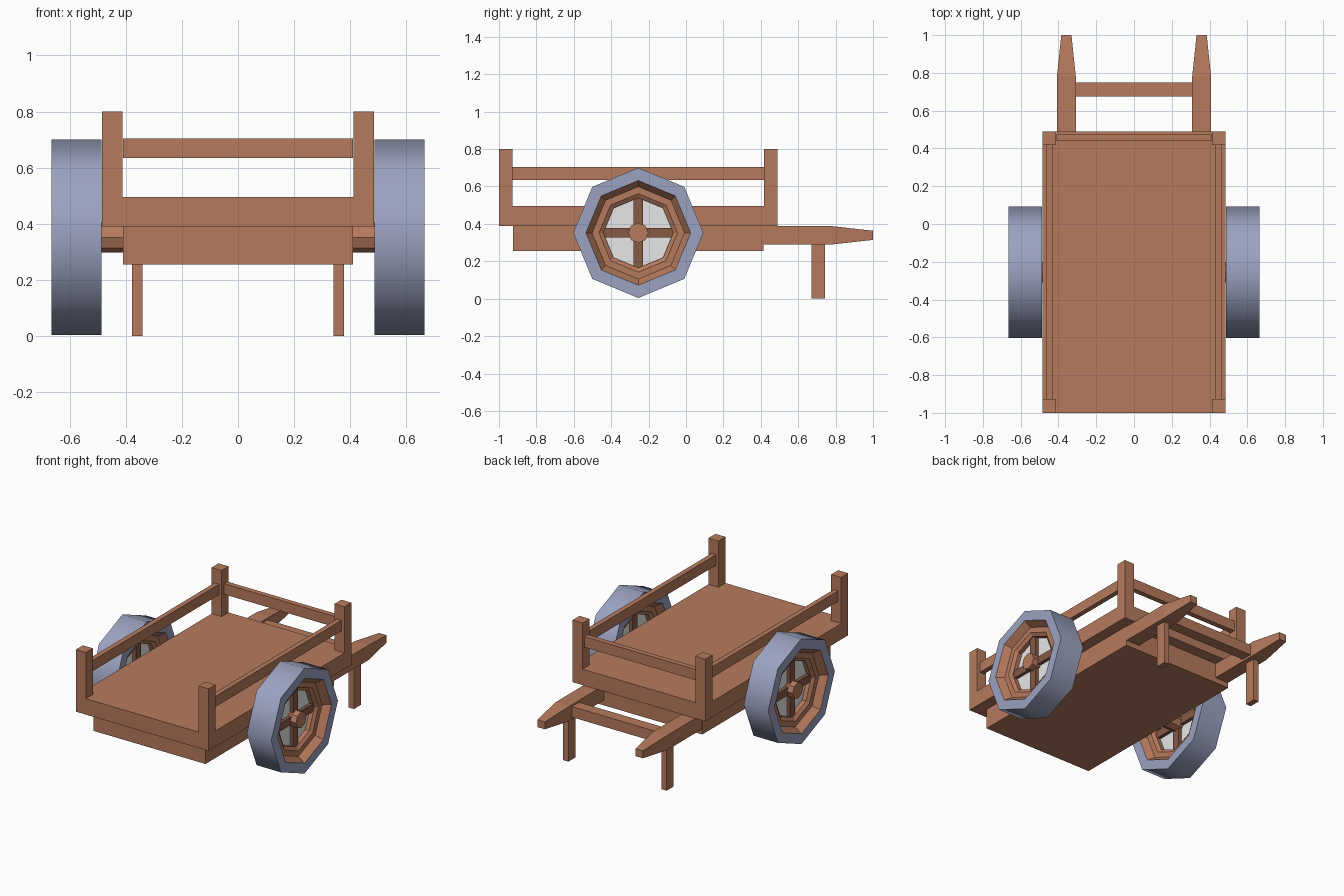
import bpy, bmesh, math

if "Cube" in bpy.data.objects:
    bpy.data.objects.remove(bpy.data.objects["Cube"])


def material(name, rgb):
    m = bpy.data.materials.new(name)
    m.diffuse_color = (*rgb, 1)
    m.use_nodes = True
    m.node_tree.nodes["Principled BSDF"].inputs["Base Color"].default_value = m.diffuse_color
    return m


WOOD = material("wood", (0.47, 0.195, 0.11))
DARK = material("dark wood", (0.24, 0.10, 0.06))
TYRE = material("blue grey tyre", (0.33, 0.365, 0.53))
PALE = material("pale disc", (0.93, 0.93, 0.93))


def finish(bm, name, mat):
    bmesh.ops.recalc_face_normals(bm, faces=bm.faces)
    me = bpy.data.meshes.new(name)
    bm.to_mesh(me)
    bm.free()
    me.materials.append(mat)
    ob = bpy.data.objects.new(name, me)
    bpy.context.collection.objects.link(ob)
    return ob


def box(name, x, y, z, mat=WOOD):
    bm = bmesh.new()
    bmesh.ops.create_cube(bm, size=1)
    for v in bm.verts:
        v.co = [a + (b - a) * (c + 0.5) for (a, b), c in zip((x, y, z), v.co)]
    return finish(bm, name, mat)


def lathe(name, profile, mat, side, closed=False, n=8):
    """Turn (x, radius) points around the wheel axis."""
    bm = bmesh.new()
    rings = []
    for i in range(n):
        a = 2 * math.pi * i / n
        rings.append([bm.verts.new((side * x, WY + r * math.sin(a), WZ + r * math.cos(a)))
                      for x, r in profile])
    m = len(profile)
    for i in range(n):
        p, q = rings[i], rings[(i + 1) % n]
        for j in range(m if closed else m - 1):
            k = (j + 1) % m
            bm.faces.new((p[j], p[k], q[k], q[j]))
    bmesh.ops.remove_doubles(bm, verts=bm.verts, dist=1e-5)
    return finish(bm, name, mat)


# Bed and underbody
box("bed", (-0.485, 0.485), (-1, 0.49), (0.39, 0.495))
box("underbody", (-0.41, 0.41), (-0.925, 0.415), (0.255, 0.39))
box("back_rail", (-0.41, 0.41), (0.44, 0.475), (0.635, 0.705))
box("handle_crossbar", (-0.31, 0.31), (0.675, 0.75), (0.305, 0.375))

WY, WZ = -0.255, 0.352
for s, side in ((-1, "left"), (1, "right")):
    def sx(a, b):
        return tuple(sorted((s * a, s * b)))

    # Corner posts and side rail
    box(side + "_front_post", sx(0.412, 0.485), (-1, -0.927), (0.495, 0.80))
    box(side + "_back_post", sx(0.412, 0.485), (0.418, 0.49), (0.495, 0.80))
    box(side + "_rail", sx(0.43, 0.463), (-0.927, 0.418), (0.635, 0.705))

    # Handle with tapered end, and its leg
    handle = box(side + "_handle", sx(0.308, 0.408), (0.415, 0.78), (0.29, 0.388))
    bm = bmesh.new()
    bm.from_mesh(handle.data)
    bm.faces.ensure_lookup_table()
    end = max(bm.faces, key=lambda f: f.calc_center_median().y)
    ext = bmesh.ops.extrude_face_region(bm, geom=[end])["geom"]
    bmesh.ops.delete(bm, geom=[end], context="FACES_ONLY")
    for v in (e for e in ext if isinstance(e, bmesh.types.BMVert)):
        v.co = (s * 0.358 + (v.co.x - s * 0.358) * 0.54, 1.0, 0.339 + (v.co.z - 0.339) * 0.5)
    bmesh.ops.recalc_face_normals(bm, faces=bm.faces)
    bm.to_mesh(handle.data)
    bm.free()
    box(side + "_leg", sx(0.34, 0.378), (0.67, 0.742), (0, 0.29))

    # Wheel: tyre, rim, disc, spokes and hub
    tyre = lathe(side + "_tyre", [(0.487, 0.28), (0.487, 0.348), (0.665, 0.348), (0.665, 0.28)],
                 TYRE, s)
    bpy.context.view_layer.objects.active = tyre
    tyre.select_set(True)
    bpy.ops.object.shade_smooth_by_angle(angle=math.radians(60))
    tyre.select_set(False)
    lathe(side + "_rim", [(0.487, 0.28), (0.53, 0.247), (0.53, 0.21), (0.545, 0.187),
                          (0.605, 0.187), (0.62, 0.21), (0.62, 0.247), (0.665, 0.28)], WOOD, s)
    lathe(side + "_disc", [(0.573, 0), (0.573, 0.188), (0.577, 0.188), (0.577, 0)], PALE, s)
    box(side + "_upright_spoke", sx(0.55, 0.60), (WY - 0.026, WY + 0.026),
        (WZ - 0.19, WZ + 0.19), DARK)
    box(side + "_level_spoke", sx(0.551, 0.599), (WY - 0.19, WY + 0.19),
        (WZ - 0.026, WZ + 0.026), DARK)
    lathe(side + "_hub", [(0.40, 0), (0.40, 0.054), (0.64, 0.054), (0.64, 0)], WOOD, s)
